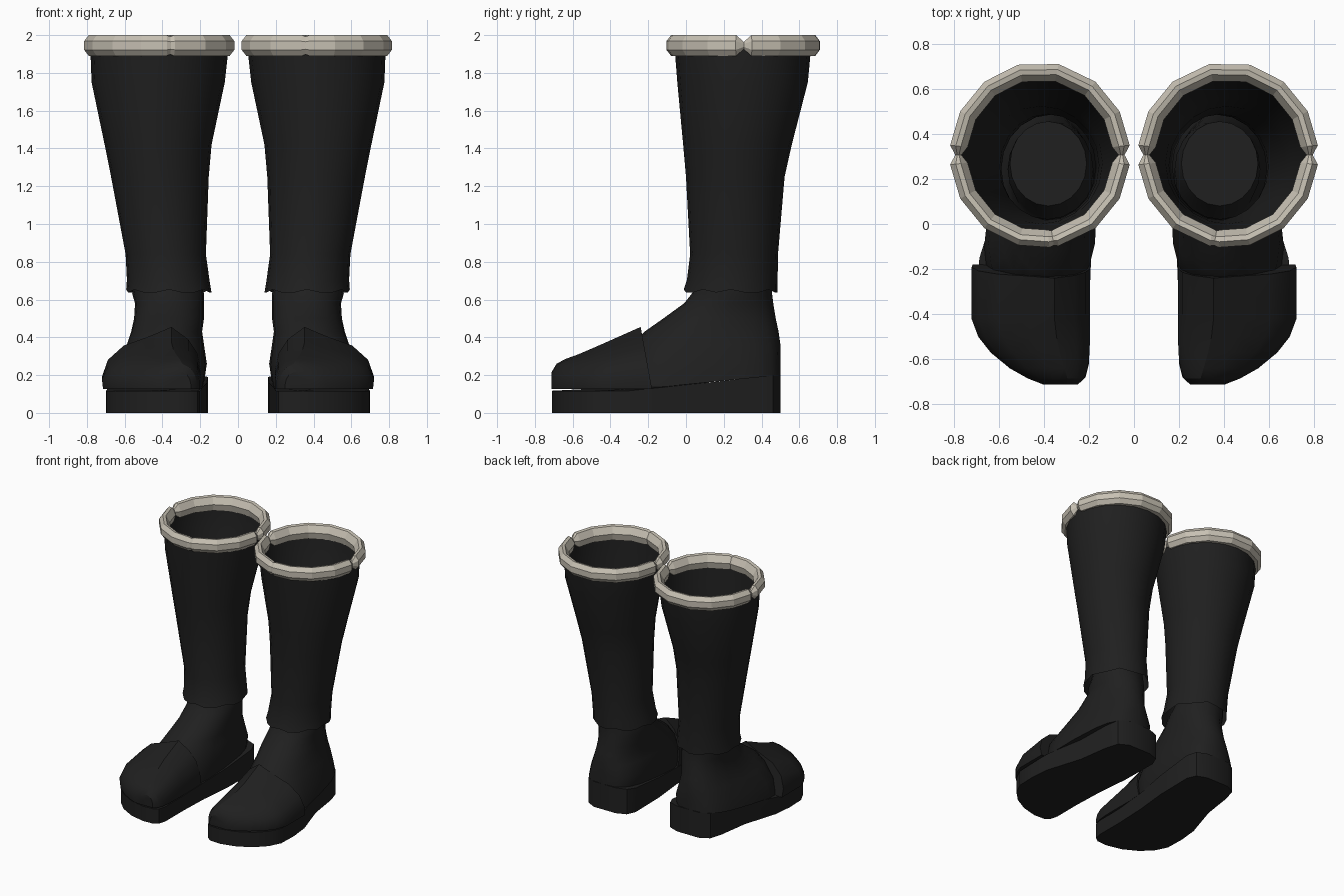
import bpy, bmesh, math

if "Cube" in bpy.data.objects:
    bpy.data.objects.remove(bpy.data.objects["Cube"])

def material(name, rgb):
    m = bpy.data.materials.new(name)
    m.diffuse_color = (*rgb, 1)
    m.use_nodes = True
    m.node_tree.nodes["Principled BSDF"].inputs["Base Color"].default_value = m.diffuse_color
    return m

BLACK = material("black leather", (0.014, 0.014, 0.014))
TRIM = material("pale trim", (0.57, 0.53, 0.45))

def loft(name, rings, mat, caps=(True, True), wrap=False, smooth=35):
    """Skin closed rings of points; mirror the part to the other boot."""
    bm = bmesh.new()
    rows = [[bm.verts.new(p) for p in r] for r in rings]
    n = len(rows[0])
    pairs = list(zip(rows, rows[1:])) + ([(rows[-1], rows[0])] if wrap else [])
    for a, b in pairs:
        for i in range(n):
            j = (i + 1) % n
            bm.faces.new((a[i], a[j], b[j], b[i]))
    if caps[0]:
        bm.faces.new(rows[0][::-1])
    if caps[1]:
        bm.faces.new(rows[-1])
    if wrap or all(caps):
        bmesh.ops.recalc_face_normals(bm, faces=bm.faces)
    me = bpy.data.meshes.new(name)
    bm.to_mesh(me)
    bm.free()
    me.materials.append(mat)
    ob = bpy.data.objects.new(name, me)
    bpy.context.collection.objects.link(ob)
    mod = ob.modifiers.new("pair", "MIRROR")
    mod.use_mirror_merge = False
    if smooth:
        bpy.ops.object.select_all(action='DESELECT')
        bpy.context.view_layer.objects.active = ob
        ob.select_set(True)
        bpy.ops.object.shade_smooth_by_angle(angle=math.radians(smooth))
    return ob

def spow(v, p):
    return math.copysign(abs(v) ** p, v)

def ring(zf, zb, x0, x1, y0, y1, p=1.0, taper=0.0, n=20, jag=0.0):
    """Rounded outline filling a box; tapers and tilts towards the heel."""
    pts = []
    for i in range(n):
        a = math.tau * i / n
        u, v = (spow(math.cos(a), p) + 1) / 2, (spow(math.sin(a), p) + 1) / 2
        z = zf + (zb - zf) * v + (jag if i % 3 == 0 else -jag)
        pts.append((x0 + (x1 - x0) * u * (1 - taper * v), y0 + (y1 - y0) * v, z))
    return pts

# Shaft: open tube with a flared hem at the ankle
shaft = [(0.645, 0.14, 0.592, -0.012, 0.485, 0.008), (0.70, 0.15, 0.588, 0.005, 0.485, 0.004),
         (0.84, 0.17, 0.595, 0.022, 0.487, 0), (1.25, 0.155, 0.672, 0.0, 0.522, 0),
         (1.42, 0.14, 0.706, -0.015, 0.56, 0), (1.75, 0.07, 0.775, -0.046, 0.645, 0),
         (1.93, 0.05, 0.782, -0.06, 0.662, 0)]
loft("boot_shaft", [ring(z, z, a, b, c, d, jag=j) for z, a, b, c, d, j in shaft],
     BLACK, caps=(False, False), smooth=50)

# Foot and ankle
foot = [(0.12, 0.20, 0.18, 0.70, -0.30, 0.50, 0.6, 0.22), (0.25, 0.27, 0.165, 0.68, -0.30, 0.50, 0.65, 0.20),
        (0.36, 0.36, 0.18, 0.61, -0.28, 0.50, 0.8, 0.10), (0.43, 0.43, 0.19, 0.575, -0.22, 0.49, 0.9, 0.05),
        (0.50, 0.50, 0.18, 0.55, -0.12, 0.475, 0.95, 0), (0.58, 0.58, 0.18, 0.545, -0.01, 0.462, 1, 0),
        (0.63, 0.63, 0.18, 0.56, 0.03, 0.456, 1, 0), (0.72, 0.72, 0.21, 0.55, 0.08, 0.455, 1, 0)]
loft("foot_upper", [ring(*f) for f in foot], BLACK)

# Toe cap: arched sections with a ridge that fades towards the toe
arch = [(0, 0), (0, 0.3), (0.04, 0.58), (0.13, 0.80), (0.30, 0.90), (0.52, 0.85),
        (0.78, 0.70), (0.94, 0.47), (1, 0.2), (0.99, 0)]
stations = [(-0.20, 0.195, 0.72, 0.455, 1), (-0.42, 0.195, 0.72, 0.375, 0.8),
            (-0.50, 0.195, 0.69, 0.34, 0.6), (-0.57, 0.197, 0.635, 0.31, 0.4),
            (-0.64, 0.205, 0.55, 0.285, 0.3), (-0.685, 0.22, 0.47, 0.26, 0.2),
            (-0.712, 0.25, 0.40, 0.215, 0.1)]
cap = []
for k, (y, x0, x1, top, ridge) in enumerate(stations):
    pts = []
    for i, (u, w) in enumerate(arch):
        w += (0.1 if i == 4 else (1 - ridge) * 0.12 * math.sin(math.pi * u))
        back = 0.02 - 0.06 * w if k == 0 else 0
        pts.append((x0 + (x1 - x0) * u, y + back, 0.127 + (top - 0.127) * min(w, 1)))
    cap.append(pts)
loft("toe_cap", cap, BLACK, smooth=30)

# Sole: extruded footprint whose top rises towards the heel
outline = [(0.25, -0.705), (0.34, -0.71), (0.46, -0.68), (0.57, -0.62), (0.65, -0.54), (0.695, -0.45),
           (0.70, -0.30), (0.685, -0.15), (0.60, 0.12), (0.565, 0.36), (0.535, 0.46), (0.46, 0.50),
           (0.27, 0.50), (0.19, 0.47), (0.16, 0.40), (0.165, 0.1), (0.19, -0.15), (0.20, -0.4),
           (0.20, -0.62), (0.215, -0.68)]

def sole_top(y):
    return 0.117 + max(0, y + 0.3) * 0.105

loft("sole", [[(x, y, 0) for x, y in outline], [(x, y, sole_top(y)) for x, y in outline]], BLACK)

# Cuff: faceted trim ring, pinched at both sides and lightly creased in front
section = [(0.40, 1.968), (0.40, 1.922), (0.375, 1.89), (0.335, 1.892),
           (0.322, 1.945), (0.352, 1.995), (0.375, 2.0)]
angles = [0, 6, 28, 52, 76, 102, 128, 152, 174, 180, 186, 208, 232, 258, 261, 264, 284, 308, 332, 354]
pinch = {0: 0.35, 180: 0.35, 261: 0.85}
cuff = []
for a in angles:
    s, t = pinch.get(a, 1), math.radians(a)
    pts = []
    for r, z in section:
        r, z = 0.362 + (r - 0.362) * s, 1.945 + (z - 1.945) * s
        pts.append((0.417 + r * math.cos(t), 0.306 + (r + 0.012) * math.sin(t), z))
    cuff.append(pts)
loft("cuff_trim", cuff, TRIM, caps=(False, False), wrap=True, smooth=0)
